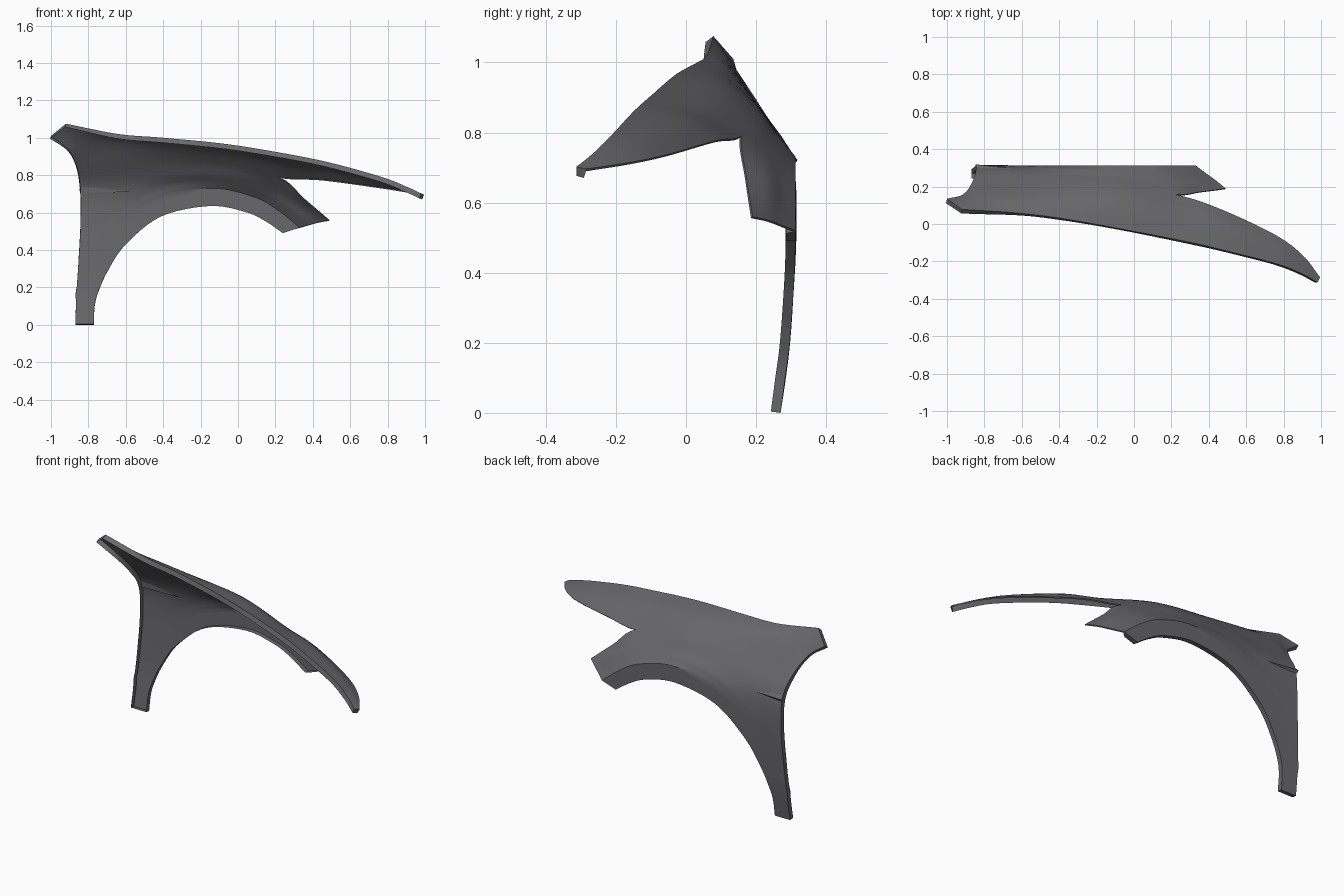
import bpy, bmesh
from mathutils import Vector as V

if "Cube" in bpy.data.objects:
    bpy.data.objects.remove(bpy.data.objects["Cube"])

N = 6  # samples per span


def spline(pts, n=N):
    """Catmull-Rom samples through the points."""
    p = [V(q) for q in pts]
    p = [2 * p[0] - p[1]] + p + [2 * p[-1] - p[-2]]
    out = []
    for i in range(1, len(p) - 2):
        a, b, c, d = p[i - 1:i + 3]
        for k in range(n):
            t = k / n
            out.append(0.5 * (2 * b + (c - a) * t + (2 * a - 5 * b + 4 * c - d) * t * t
                              + (3 * b - a - 3 * c + d) * t ** 3))
    return out + [p[-2]]


def loft(sections):
    """Grid [column][row] through cross-sections given bottom to top."""
    rows = [spline(r) for r in zip(*[spline(s, 4) for s in sections])]
    return [list(c) for c in zip(*rows)]


def add_grid(bm, g):
    vs = [[bm.verts.new(p) for p in col] for col in g]
    for a, b in zip(vs, vs[1:]):
        for j in range(len(a) - 1):
            bm.faces.new((a[j], a[j + 1], b[j + 1], b[j]))


def key(p):
    return tuple(round(c, 3) for c in p)


# Side panel sections: arch crease up to the bonnet edge, rear to front
rear = [(-.862, .297, .2), (-.843, .315, .5), (-.842, .305, .72),
        (-.86, .235, .84), (-.91, .160, .94), (-1, .135, 1.01)]
side = [
    [(-.80, .306, .33), (-.81, .315, .54), (-.815, .303, .72),
     (-.825, .228, .85), (-.855, .15, .97), (-.92, .078, 1.075)],
    [(-.67, .313, .51), (-.65, .312, .62), (-.64, .29, .74),
     (-.64, .21, .87), (-.64, .13, .98), (-.64, .06, 1.02)],
    [(-.45, .313, .665), (-.43, .30, .73), (-.42, .265, .79),
     (-.41, .203, .88), (-.41, .12, .965), (-.40, .032, 1.0)],
    [(-.15, .313, .73), (-.13, .285, .765), (-.10, .25, .80),
     (-.08, .20, .86), (-.06, .10, .935), (-.05, -.03, .965)],
    [(.08, .313, .685), (.12, .275, .71), (.17, .225, .745),
     (.22, .158, .79), (.27, .05, .86), (.31, -.10, .905)]]
# Lower front lobe under the lamp, and the upper lobe over it
lower = [side[-1][:4],
         [(.21, .313, .615), (.26, .275, .63), (.31, .235, .655), (.355, .172, .675)],
         [(.33, .313, .52), (.38, .275, .535), (.435, .235, .55), (.49, .19, .56)]]
upper = [side[-1][3:],
         [(.45, .085, .777), (.48, -.01, .835), (.52, -.150, .86)],
         [(.75, -.055, .737), (.75, -.12, .775), (.77, -.215, .79)],
         [(.90, -.165, .714), (.90, -.21, .73), (.90, -.267, .739)],
         [(.995, -.285, .696), (.988, -.30, .699), (.98, -.313, .702)]]
# Wheel arch inner edge and the matching crease
arch = [(-.77, .27, 0), (-.766, .283, .1), (-.745, .294, .18), (-.695, .303, .29),
        (-.60, .311, .43), (-.41, .313, .58), (-.15, .313, .635), (.04, .313, .603),
        (.145, .313, .555), (.24, .313, .49)]
crease = [(-.87, .27, 0), (-.866, .285, .1), rear[0]] + \
         [s[0] for s in side] + [s[0] for s in lower[1:]]

# Neighbouring sections are added for smooth tangents, then dropped
band = loft(list(zip(arch, crease)))
main = loft(side + [lower[1][:3] + upper[1]])[:-N]
low = loft([side[-2][:4]] + lower)[N:]
up = loft([side[-2][3:]] + upper)[N:]
r = spline(rear, 4)
main = [[a.lerp(b, k / N) for a, b in zip(r, main[0])] for k in range(N)] + main
# Share the seam points between patches
low[0] = main[-1][:13]
up[0] = main[-1][12:]
for i, col in enumerate(main):
    col[0] = band[2 * N + i][-1]
for i, col in enumerate(low):
    col[0] = band[7 * N + i][-1]

bm = bmesh.new()
for g in (band, main, low, up):
    add_grid(bm, g)
bmesh.ops.remove_doubles(bm, verts=bm.verts, dist=.0005)
bmesh.ops.recalc_face_normals(bm, faces=bm.faces)
if sum(f.normal.y * f.calc_area() for f in bm.faces) < 0:
    bmesh.ops.reverse_faces(bm, faces=bm.faces)

# Folded flange round the open edges, shallow around the lamp opening
lamp = {key(p) for p in [c[-1] for c in low] + low[-1] + [c[0] for c in up]}
bm.normal_update()
shift = {key(v.co): v.normal * (-.007 if key(v.co) in lamp else -.028)
         for v in bm.verts if v.is_boundary}
rim = [e for e in bm.edges if e.is_boundary]
new = bmesh.ops.extrude_edge_only(bm, edges=rim)["geom"]
for v in new:
    if isinstance(v, bmesh.types.BMVert):
        v.co += shift[key(v.co)]
        v.co.z = max(v.co.z, 0)
bmesh.ops.recalc_face_normals(bm, faces=bm.faces)
if sum(f.normal.y * f.calc_area() for f in bm.faces) < 0:
    bmesh.ops.reverse_faces(bm, faces=bm.faces)
me = bpy.data.meshes.new("fender_panel")
bm.to_mesh(me)
bm.free()
fender = bpy.data.objects.new("fender_panel", me)
bpy.context.collection.objects.link(fender)

# Tapered character line behind the wheel
me = bpy.data.meshes.new("character_line")
me.from_pydata([(-.842, .298, .742), (-.848, .319, .722), (-.842, .302, .70), (-.57, .288, .713)],
               [], [(0, 1, 2), (0, 3, 1), (1, 3, 2), (0, 2, 3)])
line = bpy.data.objects.new("character_line", me)
bpy.context.collection.objects.link(line)

# Dark grey paint
paint = bpy.data.materials.new("dark_grey")
paint.diffuse_color = (.14, .14, .15, 1)
paint.use_nodes = True
paint.node_tree.nodes["Principled BSDF"].inputs["Base Color"].default_value = paint.diffuse_color
for o in (fender, line):
    o.data.materials.append(paint)
    bpy.ops.object.select_all(action='DESELECT')
    o.select_set(True)
    bpy.context.view_layer.objects.active = o
    bpy.ops.object.shade_smooth_by_angle(angle=.5)
